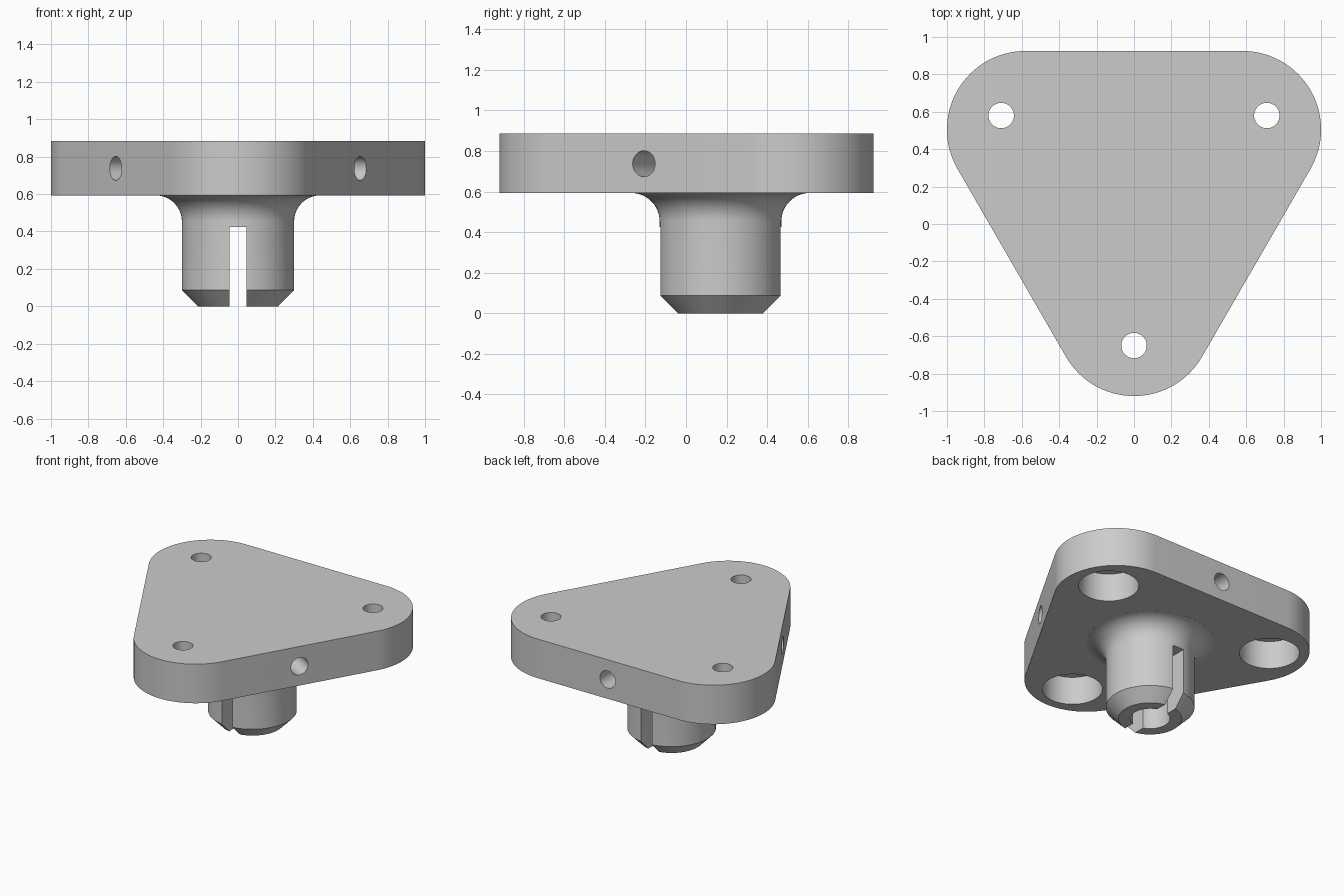
import bpy, bmesh, math
from mathutils import Vector, Matrix

if "Cube" in bpy.data.objects:
    bpy.data.objects.remove(bpy.data.objects["Cube"])

CY = 0.17                     # y of the boss axis and triangle centre
Z0, Z1 = 0.593, 0.885         # underside and top of the plate
R_CORNER, D_CORNER = 0.42, 0.67

grey = bpy.data.materials.new("light grey")
grey.diffuse_color = (0.6, 0.6, 0.6, 1)
grey.use_nodes = True
grey.node_tree.nodes["Principled BSDF"].inputs["Base Color"].default_value = grey.diffuse_color


def finish(bm, name):
    bmesh.ops.recalc_face_normals(bm, faces=bm.faces)
    me = bpy.data.meshes.new(name)
    bm.to_mesh(me)
    bm.free()
    ob = bpy.data.objects.new(name, me)
    bpy.context.collection.objects.link(ob)
    me.materials.append(grey)
    return ob


def lathe(name, profile, n=96):
    """Closed solid of revolution about the boss axis, profile runs bottom to top."""
    bm = bmesh.new()
    rings = [[bm.verts.new((r * math.cos(2 * math.pi * i / n),
                            CY + r * math.sin(2 * math.pi * i / n), z))
              for i in range(n)] for r, z in profile]
    for a, b in zip(rings, rings[1:]):
        for i in range(n):
            j = (i + 1) % n
            bm.faces.new((a[i], a[j], b[j], b[i]))
    bm.faces.new(rings[0][::-1])
    bm.faces.new(rings[-1])
    return finish(bm, name)


def rod(name, start, end, r, n=48):
    """Cylinder between two points."""
    a, b = Vector(start), Vector(end)
    rot = (b - a).to_track_quat('Z', 'Y').to_matrix().to_4x4()
    bm = bmesh.new()
    bmesh.ops.create_cone(bm, cap_ends=True, segments=n, radius1=r, radius2=r,
                          depth=(b - a).length,
                          matrix=Matrix.Translation((a + b) / 2) @ rot)
    return finish(bm, name)


def combine(target, other, op):
    mod = target.modifiers.new(op, 'BOOLEAN')
    mod.operation, mod.solver, mod.object = op, 'EXACT', other
    bpy.context.view_layer.objects.active = target
    bpy.ops.object.modifier_apply(modifier=mod.name)
    bpy.data.objects.remove(other)


def polar(deg, d, z):
    a = math.radians(deg)
    return (d * math.cos(a), CY + d * math.sin(a), z)


# rounded triangular plate
bm = bmesh.new()
outline = []
for corner in (-90, 30, 150):
    c = Vector(polar(corner, D_CORNER, Z0))
    for k in range(33):
        a = math.radians(corner - 60 + 120 * k / 32)
        outline.append(bm.verts.new(c + R_CORNER * Vector((math.cos(a), math.sin(a), 0))))
base = bm.faces.new(outline)
top = bmesh.ops.extrude_face_region(bm, geom=[base])
bmesh.ops.translate(bm, vec=(0, 0, Z1 - Z0),
                    verts=[v for v in top["geom"] if isinstance(v, bmesh.types.BMVert)])
plate = finish(bm, "mounting_plate")

# boss with chamfered tip and filleted root
FR = 0.14
profile = [(0.215, 0), (0.3, 0.087)]
for k in range(13):
    a = math.radians(86 * k / 12)
    profile.append((0.3 + FR * (1 - math.cos(a)), Z0 - FR + FR * math.sin(a)))
profile.append((profile[-1][0], Z0 + 0.06))
combine(plate, lathe("boss", profile), 'UNION')

# central blind bore
combine(plate, lathe("bore", [(0.135, -0.1), (0.135, 0.6)], 64), 'DIFFERENCE')

# slot across the boss, front to back
bm = bmesh.new()
bmesh.ops.create_cube(bm, size=1, matrix=Matrix.Translation((0, CY, 0.1625))
                      @ Matrix.Diagonal((0.09, 1.0, 0.525, 1)))
combine(plate, finish(bm, "slot"), 'DIFFERENCE')

# corner screw holes with counterbores below, and side holes between them
for ang in (-90, 30, 150):
    combine(plate, rod("screw_hole", polar(ang, 0.82, 0.5), polar(ang, 0.82, 1.0), 0.068),
            'DIFFERENCE')
    combine(plate, rod("counterbore", polar(ang, 0.82, 0.5), polar(ang, 0.82, Z0 + 0.21),
                       0.204, 64), 'DIFFERENCE')
    combine(plate, rod("side_hole", polar(ang + 60, 0.45, 0.737),
                       polar(ang + 60, 0.9, 0.737), 0.064), 'DIFFERENCE')

plate.select_set(True)
bpy.context.view_layer.objects.active = plate
bpy.ops.object.shade_smooth_by_angle(angle=math.radians(30))
